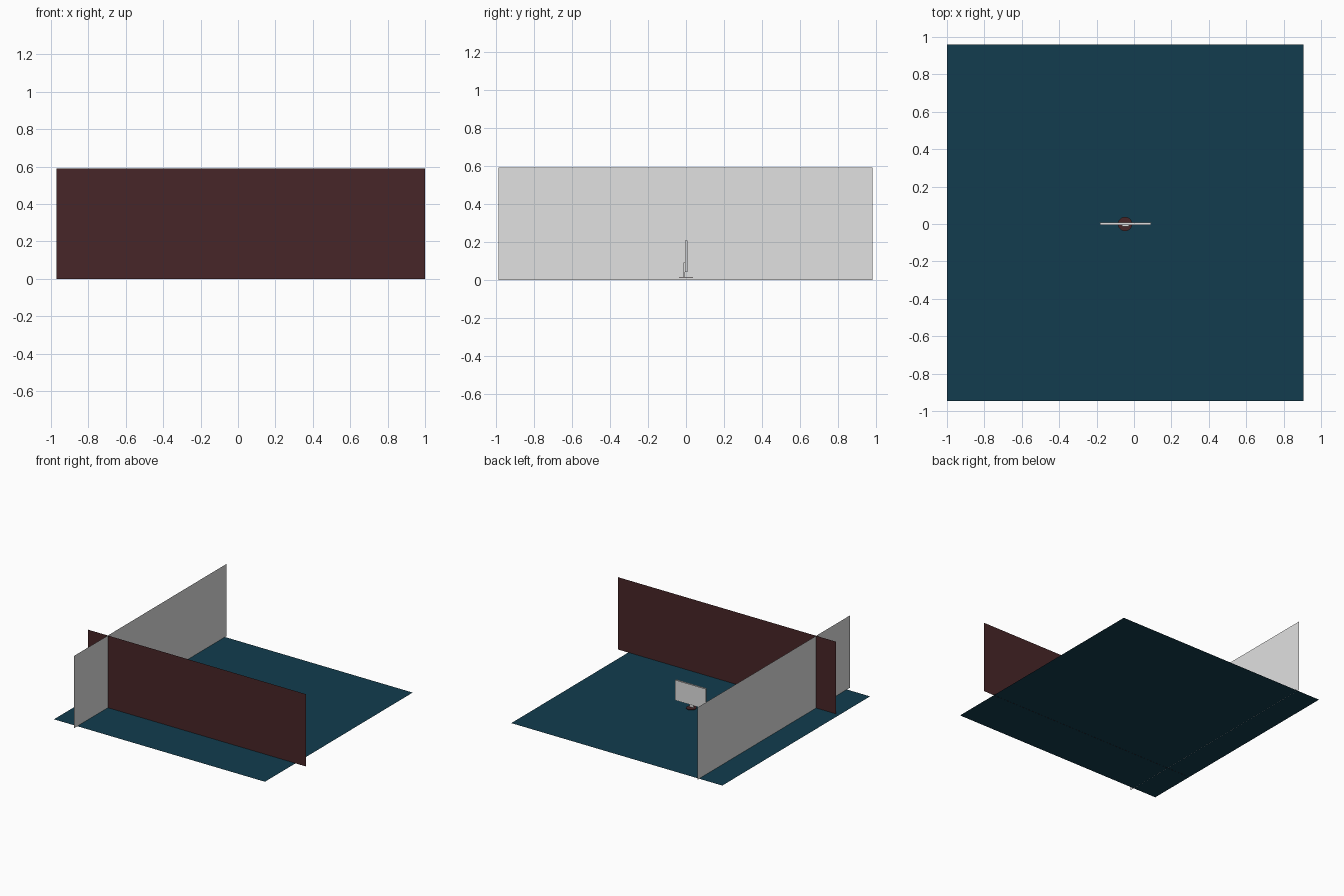
import bpy
import bmesh

default_cube = bpy.data.objects.get("Cube")
if default_cube:
    bpy.data.objects.remove(default_cube, do_unlink=True)


def material(name, rgb):
    mat = bpy.data.materials.new(name)
    mat.use_nodes = True
    color = (*rgb, 1.0)
    mat.diffuse_color = color
    mat.node_tree.nodes["Principled BSDF"].inputs["Base Color"].default_value = color
    return mat


WHITE = material("off_white", (0.75, 0.75, 0.75))
MAROON = material("dark_maroon", (0.064, 0.019, 0.021))
TEAL = material("deep_teal", (0.006, 0.046, 0.077))


def add_object(name, bm, mat):
    mesh = bpy.data.meshes.new(name)
    bm.to_mesh(mesh)
    bm.free()
    mesh.materials.append(mat)
    obj = bpy.data.objects.new(name, mesh)
    bpy.context.collection.objects.link(obj)
    return obj


def sheet(name, corners, mat):
    """Single flat quad without thickness."""
    bm = bmesh.new()
    bm.faces.new([bm.verts.new(c) for c in corners])
    return add_object(name, bm, mat)


def box(name, low, high, mat):
    bm = bmesh.new()
    bmesh.ops.create_cube(bm, size=1)
    for v in bm.verts:
        v.co = [low[i] if v.co[i] < 0 else high[i] for i in range(3)]
    return add_object(name, bm, mat)


# Room: a floor and two crossing walls
x0, x1, y0, y1, z = -1.0, 0.905, -0.945, 0.96, 0.001
sheet("floor", [(x0, y0, z), (x1, y0, z), (x1, y1, z), (x0, y1, z)], TEAL)

top = 0.59
y = -0.55
sheet("front_wall", [(-0.97, y, 0), (1, y, 0), (1, y, top), (-0.97, y, top)], MAROON)

x = -0.79
sheet("side_wall", [(x, -0.985, 0), (x, 0.98, 0), (x, 0.98, top), (x, -0.985, top)], WHITE)

# Monitor: panel with an inset screen and a slightly tapered back
panel = box("monitor_panel", (-0.184, -0.006, 0.042), (0.093, 0.008, 0.207), WHITE)
bm = bmesh.new()
bm.from_mesh(panel.data)
bm.normal_update()
screen = [f for f in bm.faces if f.normal.y > 0.9]
bmesh.ops.inset_region(bm, faces=screen, thickness=0.006, depth=-0.002)
for v in bm.verts:
    if v.co.y < -0.005:
        v.co.x = -0.0455 + (v.co.x + 0.0455) * 0.97
bm.to_mesh(panel.data)
bm.free()

# Monitor stand behind the panel
box("monitor_stand", (-0.063, -0.014, 0.014), (-0.028, -0.005, 0.09), WHITE)

# Round foot
bm = bmesh.new()
bmesh.ops.create_cone(bm, cap_ends=True, segments=32, radius1=0.038, radius2=0.038, depth=0.004)
bmesh.ops.translate(bm, verts=bm.verts, vec=(-0.048, 0, 0.014))
foot = add_object("monitor_foot", bm, MAROON)
bpy.context.view_layer.objects.active = foot
foot.select_set(True)
bpy.ops.object.shade_smooth_by_angle()
